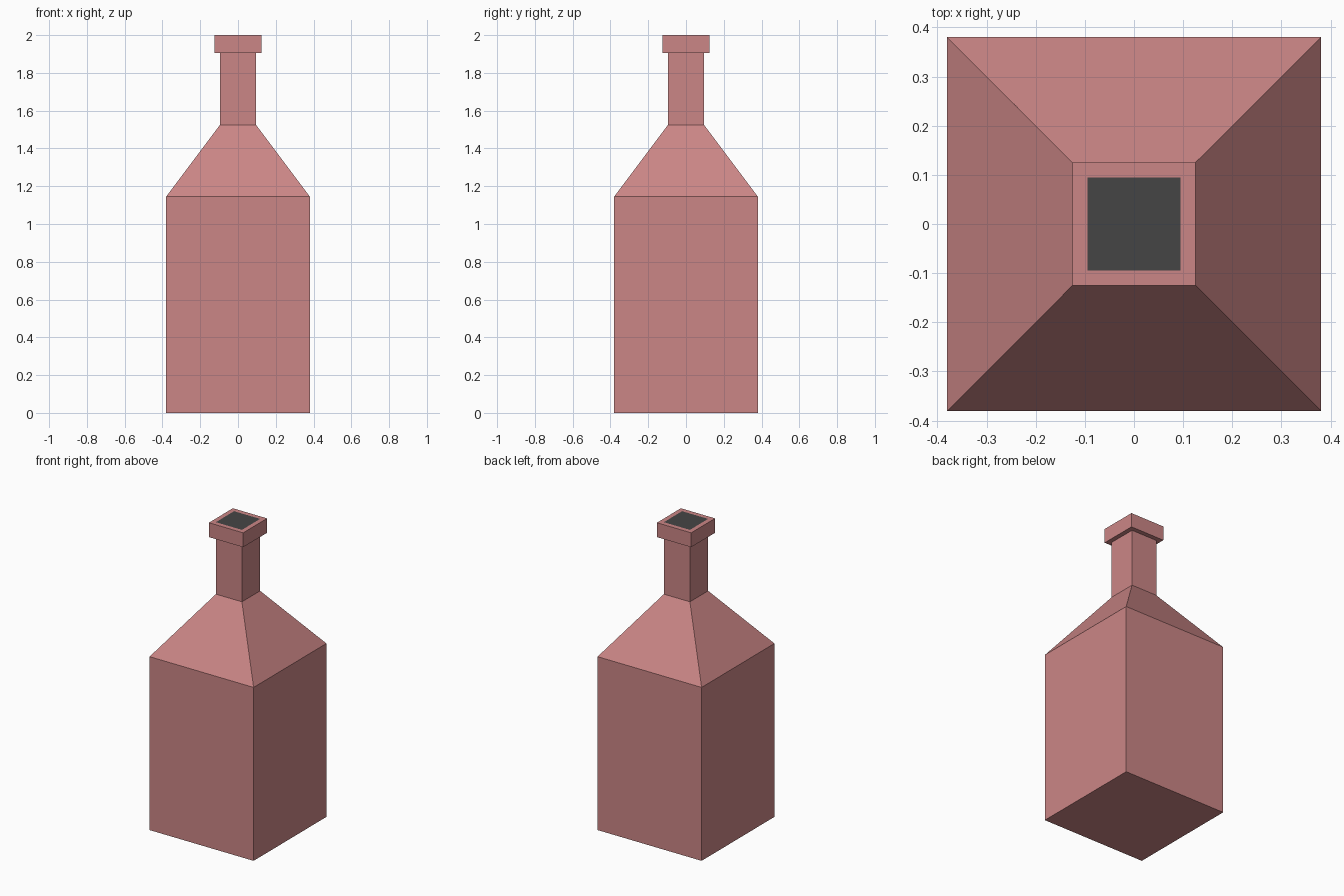
import bpy
import bmesh

cube = bpy.data.objects.get("Cube")
if cube:
    bpy.data.objects.remove(cube, do_unlink=True)


def make_material(name, color):
    mat = bpy.data.materials.new(name)
    mat.use_nodes = True
    mat.diffuse_color = color
    mat.node_tree.nodes["Principled BSDF"].inputs["Base Color"].default_value = color
    return mat


dusty_pink = make_material("dusty pink", (0.60, 0.24, 0.24, 1))
dark_grey = make_material("dark grey", (0.06, 0.06, 0.06, 1))

# Half width and height of each square section, from base to mouth
PROFILE = [(0.38, 0), (0.38, 1.145), (0.095, 1.525), (0.095, 1.905),
           (0.125, 1.905), (0.125, 2), (0.095, 2)]

bm = bmesh.new()
rings = [[bm.verts.new((sx * w, sy * w, z))
          for sx, sy in ((-1, -1), (1, -1), (1, 1), (-1, 1))]
         for w, z in PROFILE]

# Body, shoulder, neck and lip walls
for low, high in zip(rings, rings[1:]):
    for i in range(4):
        j = (i + 1) % 4
        bm.faces.new((low[i], low[j], high[j], high[i]))

# Base and dark mouth
bm.faces.new(rings[0][::-1])
mouth = bm.faces.new(rings[-1])
mouth.material_index = 1

mesh = bpy.data.meshes.new("square_bottle")
bm.to_mesh(mesh)
bm.free()
mesh.materials.append(dusty_pink)
mesh.materials.append(dark_grey)
bottle = bpy.data.objects.new("square_bottle", mesh)
bpy.context.collection.objects.link(bottle)
